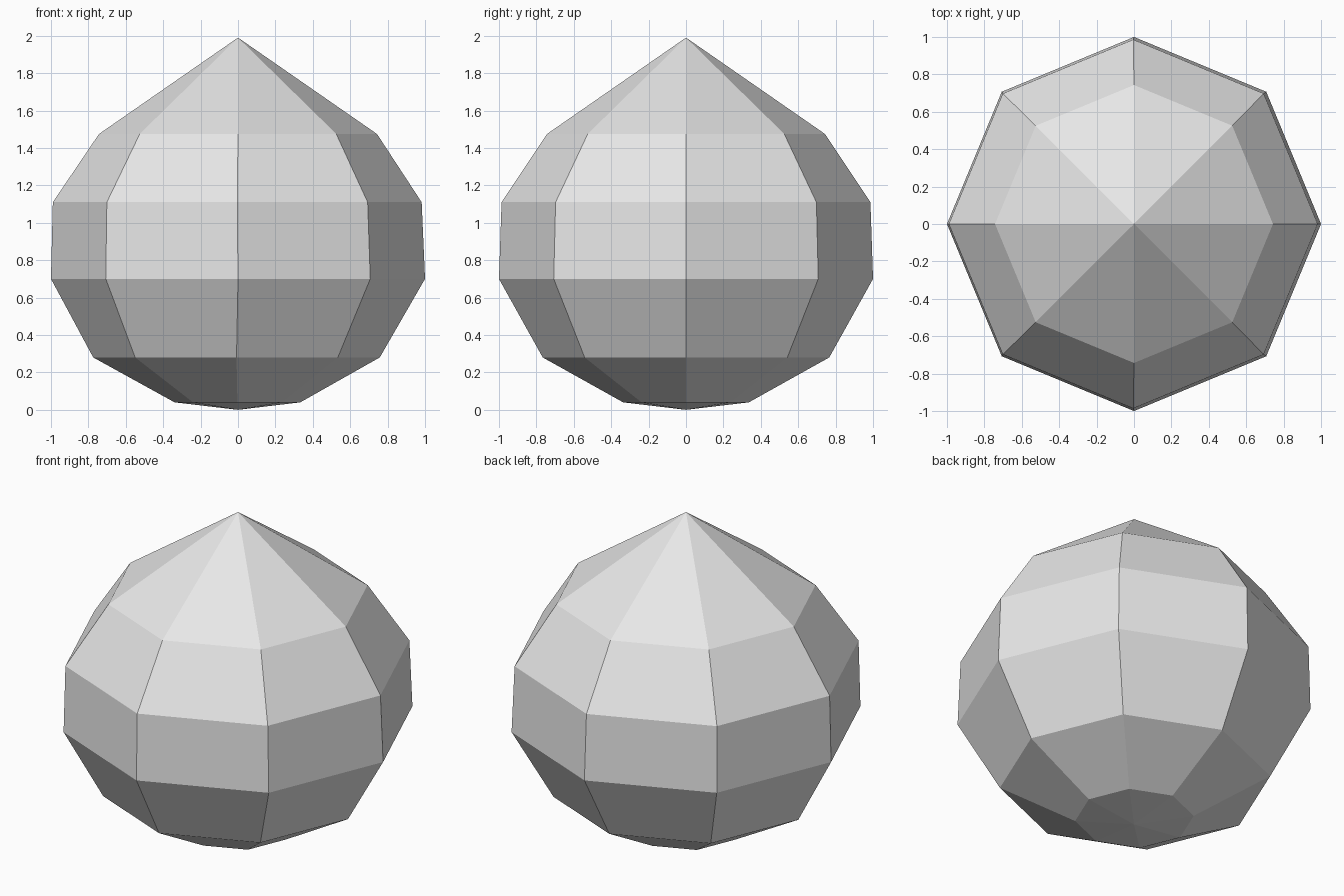
import bpy
import bmesh
from math import cos, sin, pi

cube = bpy.data.objects.get("Cube")
if cube:
    bpy.data.objects.remove(cube, do_unlink=True)

SIDES = 8
BOTTOM, TOP = 0.0, 1.99
# Rings from bottom to top: radius, height, x offset
RINGS = [(0.336, 0.04, -0.003), (0.766, 0.28, -0.008), (1.0, 0.70, 0.0),
         (0.986, 1.11, -0.004), (0.743, 1.475, 0.0)]

# Light grey surface
grey = bpy.data.materials.new("light grey")
grey.use_nodes = True
color = (0.8, 0.8, 0.8, 1)
grey.diffuse_color = color
grey.node_tree.nodes["Principled BSDF"].inputs["Base Color"].default_value = color

# Pointed eight-sided body
bm = bmesh.new()
loops = [[bm.verts.new((dx + r * cos(2 * pi * i / SIDES), r * sin(2 * pi * i / SIDES), z))
          for i in range(SIDES)] for r, z, dx in RINGS]
base = bm.verts.new((0, 0, BOTTOM))
tip = bm.verts.new((0, 0, TOP))
for i in range(SIDES):
    j = (i + 1) % SIDES
    for low, high in zip(loops, loops[1:]):
        bm.faces.new((low[i], low[j], high[j], high[i]))
    bm.faces.new((base, loops[0][j], loops[0][i]))
    bm.faces.new((tip, loops[-1][i], loops[-1][j]))
bmesh.ops.recalc_face_normals(bm, faces=bm.faces)

mesh = bpy.data.meshes.new("pointed_body")
bm.to_mesh(mesh)
bm.free()
mesh.materials.append(grey)
body = bpy.data.objects.new("pointed_body", mesh)
bpy.context.collection.objects.link(body)
